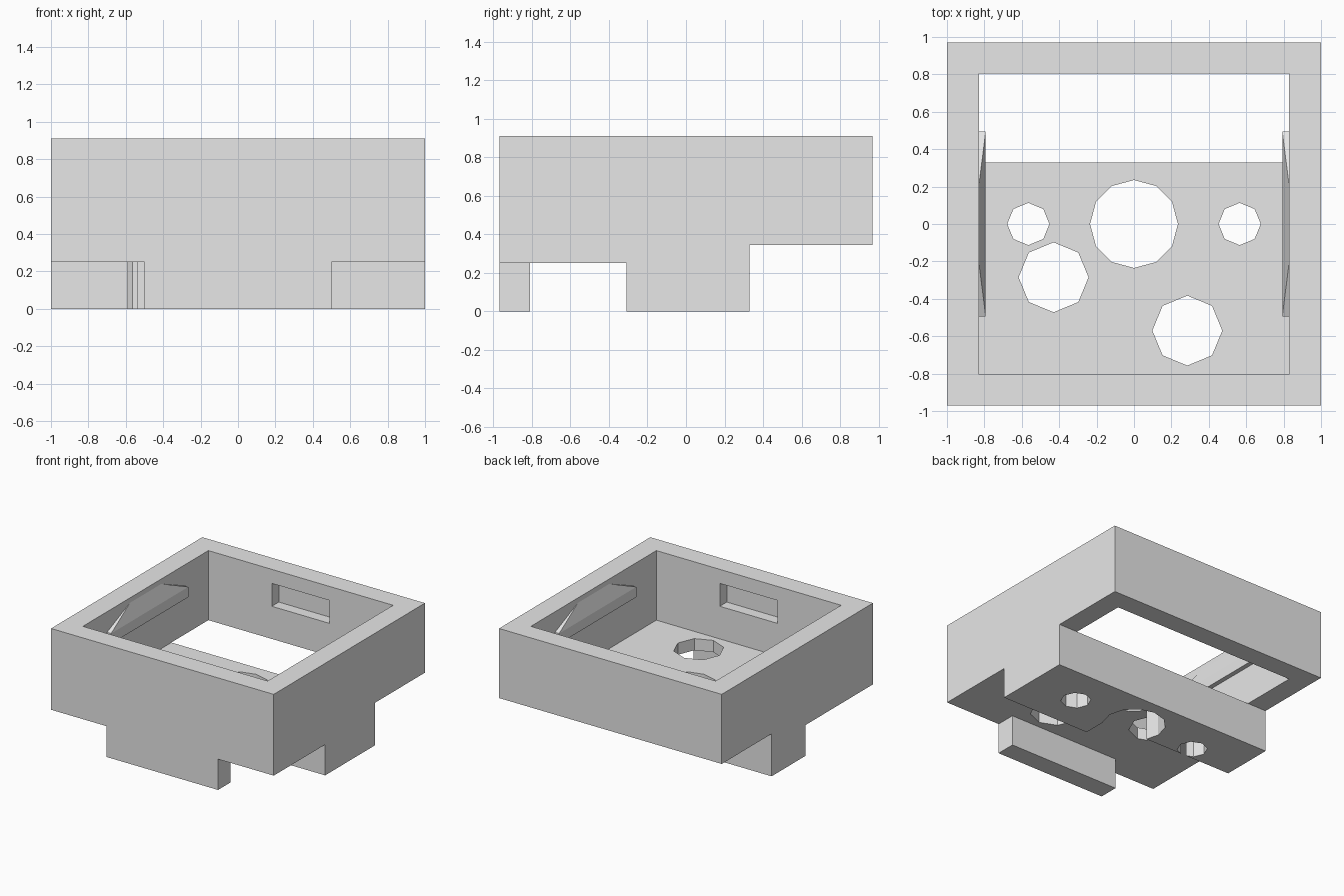
import bpy, bmesh
from math import pi
from mathutils import Matrix

default = bpy.data.objects.get("Cube")
if default:
    bpy.data.objects.remove(default, do_unlink=True)

grey = bpy.data.materials.new("plain grey")
grey.use_nodes = True
grey.diffuse_color = (0.8, 0.8, 0.8, 1)
grey.node_tree.nodes["Principled BSDF"].inputs["Base Color"].default_value = (0.8, 0.8, 0.8, 1)


def make(name, bm):
    bmesh.ops.recalc_face_normals(bm, faces=bm.faces)
    mesh = bpy.data.meshes.new(name)
    bm.to_mesh(mesh)
    bm.free()
    mesh.materials.append(grey)
    obj = bpy.data.objects.new(name, mesh)
    bpy.context.collection.objects.link(obj)
    return obj


def extrude_x(name, profile, half):
    """Extrude a (y, z) profile from -half to +half along x."""
    bm = bmesh.new()
    face = bm.faces.new([bm.verts.new((-half, y, z)) for y, z in profile])
    new = bmesh.ops.extrude_face_region(bm, geom=[face])["geom"]
    bmesh.ops.translate(bm, vec=(2 * half, 0, 0),
                        verts=[v for v in new if isinstance(v, bmesh.types.BMVert)])
    return make(name, bm)


def box(name, xs, ys, zs):
    bm = bmesh.new()
    for x in xs:
        for y in ys:
            for z in zs:
                bm.verts.new((x, y, z))
    bmesh.ops.convex_hull(bm, input=bm.verts)
    return make(name, bm)


def drill(name, x, y, radius, sides):
    bm = bmesh.new()
    bmesh.ops.create_cone(bm, cap_ends=True, segments=sides, radius1=radius, radius2=radius,
                          depth=0.8, matrix=Matrix.Translation((x, y, 0.2)))
    return make(name, bm)


def cut(target, cutter):
    mod = target.modifiers.new("cut", 'BOOLEAN')
    mod.operation = 'DIFFERENCE'
    mod.solver = 'EXACT'
    mod.object = cutter
    bpy.context.view_layer.objects.active = target
    bpy.ops.object.modifier_apply(modifier=mod.name)
    bpy.data.objects.remove(cutter, do_unlink=True)


# Housing: stepped side profile with front lip, channel and middle block
WALL_X, WALL_Y, FLOOR, STEP, TOP = 0.83, 0.805, 0.345, 0.25, 0.91
housing = extrude_x("housing", [
    (-0.97, 0), (-0.81, 0), (-0.81, STEP), (-0.31, STEP), (-0.31, 0), (0.33, 0),
    (0.33, FLOOR), (0.97, FLOOR), (0.97, TOP), (-0.97, TOP)], 1)

# Inner cavity, open through the floor at the back
cut(housing, extrude_x("cavity", [
    (-WALL_Y, 1), (-WALL_Y, FLOOR), (0.33, FLOOR), (0.33, 0.2), (WALL_Y, 0.2), (WALL_Y, 1)], WALL_X))

# Shorten the front lip at both ends
for side in (-1, 1):
    cut(housing, box("lip_end", (0.5 * side, 1.1 * side), (-1.1, -0.6), (-0.1, STEP)))

# Socket pocket under the floor
cut(housing, box("socket_pocket", (-1.1, 0.2), (-0.6, -0.103), (-0.1, STEP)))

# Catch recesses in the front and back walls
cut(housing, box("catch_recess", (-0.26, 0.26), (-0.895, 0.895), (0.61, 0.796)))

# Floor holes
for x, y, radius, sides in ((0, 0, 0.235, 12), (-0.565, 0, 0.113, 8), (0.565, 0, 0.113, 8),
                            (-0.43, -0.285, 0.187, 8), (0.285, -0.57, 0.187, 8)):
    cut(housing, drill("floor_hole", x, y, radius, sides))

# Tapered retaining wedges on the side walls
for label, side in (("left", 1), ("right", -1)):
    bm = bmesh.new()
    for end in (-1, 1):
        for x in (WALL_X, 0.793):
            for z in (0.66, 0.743):
                bm.verts.new((side * x, end * 0.495, z))
        bm.verts.new((side * WALL_X, end * 0.2, 0.87))
    bmesh.ops.convex_hull(bm, input=bm.verts)
    make(label + "_retaining_wedge", bm)
